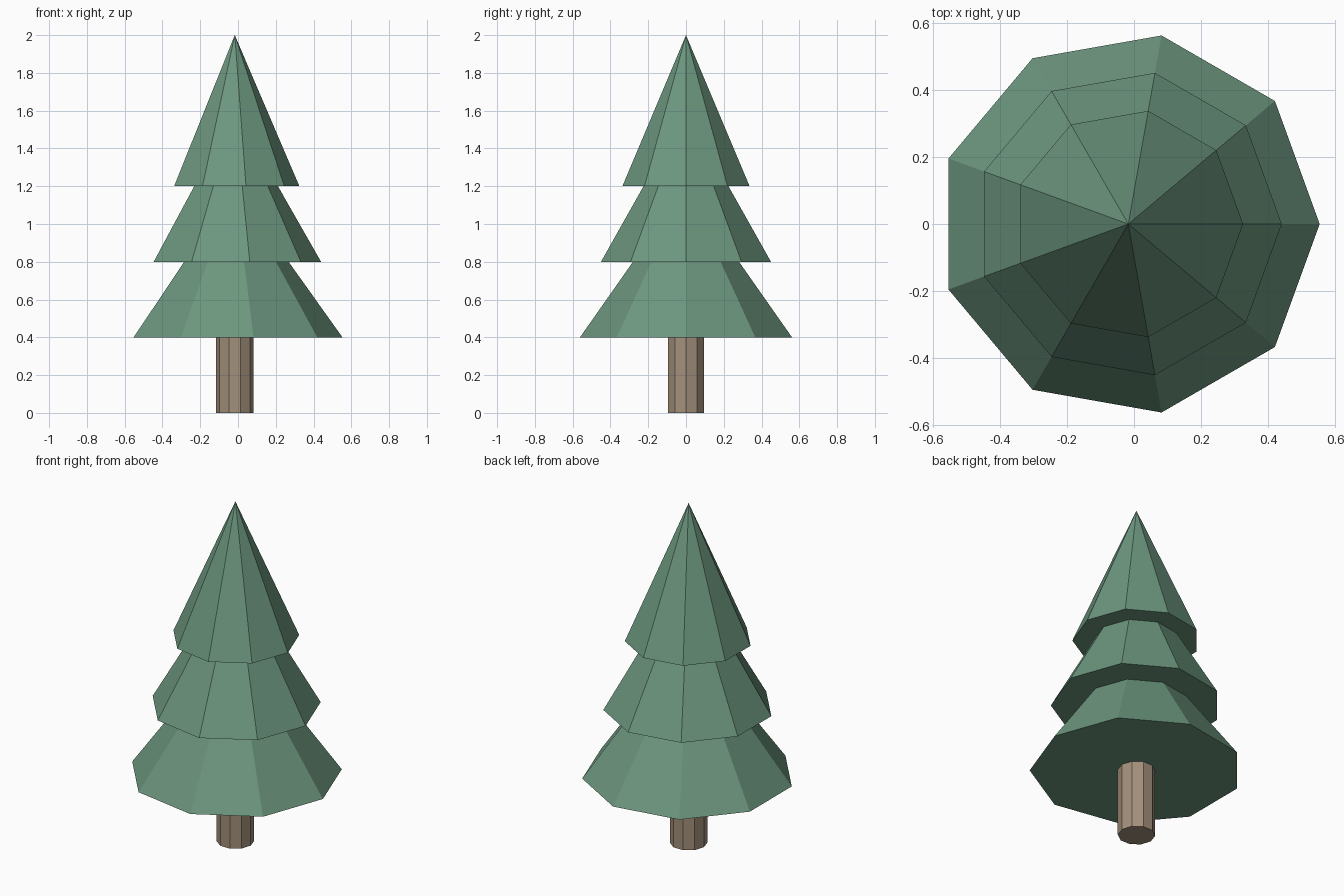
import bpy
import bmesh
from math import cos, sin, tau

if "Cube" in bpy.data.objects:
    bpy.data.objects.remove(bpy.data.objects["Cube"], do_unlink=True)

AXIS_X = -0.017  # centre line of the tree


def material(name, color):
    mat = bpy.data.materials.new(name)
    mat.use_nodes = True
    mat.diffuse_color = color
    bsdf = mat.node_tree.nodes["Principled BSDF"]
    bsdf.inputs["Base Color"].default_value = color
    bsdf.inputs["Roughness"].default_value = 0.9
    return mat


def ring(bm, sides, radius, z):
    angles = [tau * i / sides for i in range(sides)]
    return [bm.verts.new((radius * cos(a), radius * sin(a), z)) for a in angles]


def add_object(name, bm, mat):
    bmesh.ops.recalc_face_normals(bm, faces=bm.faces)
    mesh = bpy.data.meshes.new(name)
    bm.to_mesh(mesh)
    bm.free()
    mesh.materials.append(mat)
    obj = bpy.data.objects.new(name, mesh)
    obj.location.x = AXIS_X
    bpy.context.collection.objects.link(obj)


def cone(name, sides, radius, base, height, mat):
    bm = bmesh.new()
    rim = ring(bm, sides, radius, base)
    tip = bm.verts.new((0, 0, base + height))
    bm.faces.new(rim)
    for i in range(sides):
        bm.faces.new((rim[i], rim[(i + 1) % sides], tip))
    add_object(name, bm, mat)


def prism(name, sides, radius, bottom, top, mat):
    bm = bmesh.new()
    low, high = ring(bm, sides, radius, bottom), ring(bm, sides, radius, top)
    bm.faces.new(low)
    bm.faces.new(high)
    for i in range(sides):
        j = (i + 1) % sides
        bm.faces.new((low[i], low[j], high[j], high[i]))
    add_object(name, bm, mat)


needle_green = material("needle green", (0.150, 0.305, 0.209, 1))
bark_brown = material("bark brown", (0.366, 0.279, 0.198, 1))

# Ten-sided trunk, ending just inside the lowest tier
prism("trunk", 10, 0.1, 0, 0.42, bark_brown)

# Three overlapping nine-sided tiers of equal height
tiers = (("lower_foliage", 0.57, 0.4),
         ("middle_foliage", 0.457, 0.8),
         ("upper_foliage", 0.342, 1.2))
for name, radius, base in tiers:
    cone(name, 9, radius, base, 0.8, needle_green)
